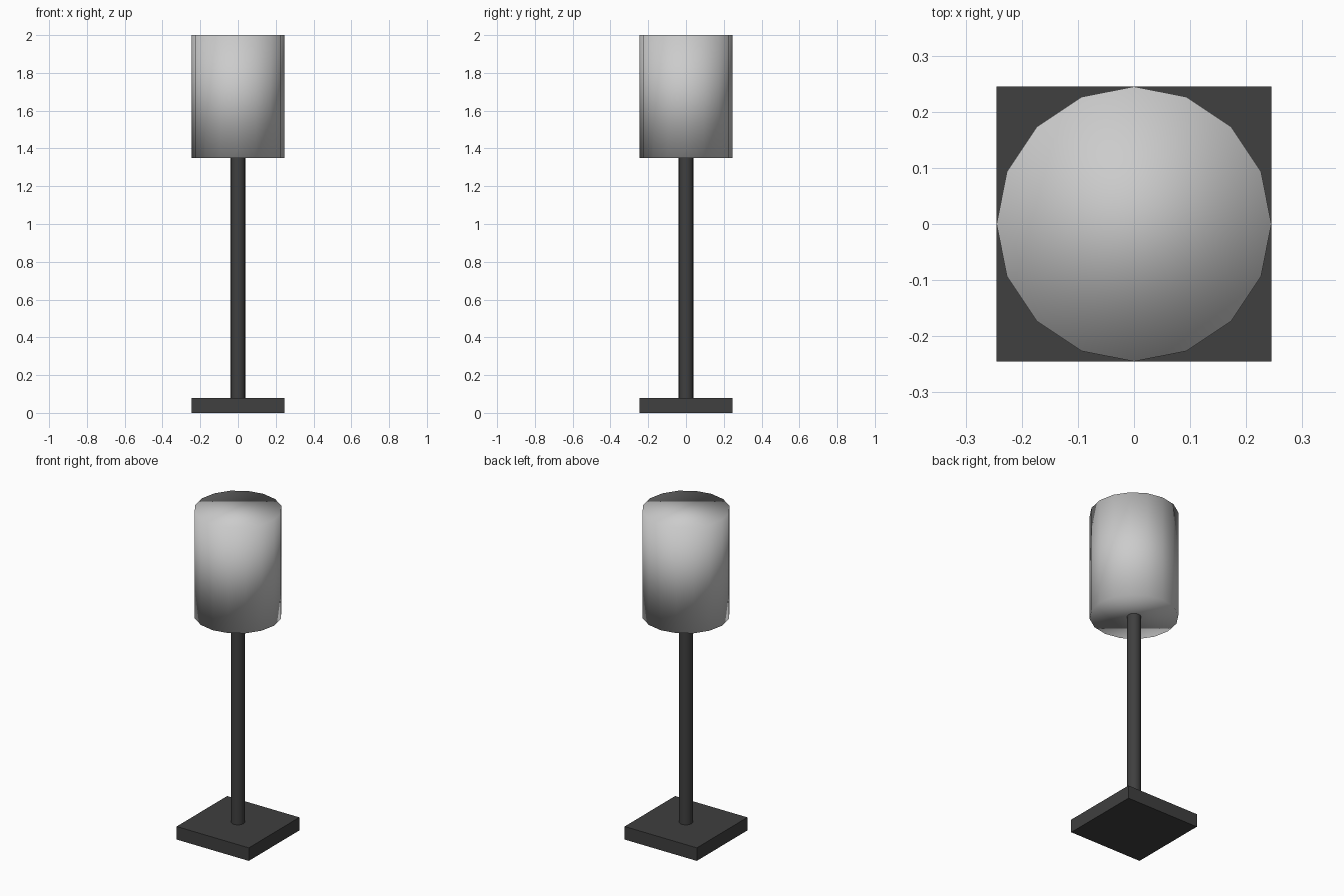
import bpy

if "Cube" in bpy.data.objects:
    bpy.data.objects.remove(bpy.data.objects["Cube"])

dark = bpy.data.materials.new("dark_metal")
dark.diffuse_color = (0.05, 0.05, 0.05, 1)
dark.use_nodes = True
dark.node_tree.nodes["Principled BSDF"].inputs["Base Color"].default_value = dark.diffuse_color


def cylinder(name, radius, z0, z1, sides):
    bpy.ops.mesh.primitive_cylinder_add(vertices=sides, radius=radius, depth=z1 - z0,
                                        location=(0, 0, (z0 + z1) / 2))
    ob = bpy.context.object
    ob.name = name
    return ob


# square foot
bpy.ops.mesh.primitive_cube_add(size=1, location=(0, 0, 0.04))
base = bpy.context.object
base.name = "base"
base.scale = (0.49, 0.49, 0.08)
bpy.ops.object.transform_apply(location=False, rotation=False, scale=True)
base.data.materials.append(dark)

# slim stem
pole = cylinder("pole", 0.039, 0.08, 1.35, 16)
bpy.ops.object.shade_smooth_by_angle()
pole.data.materials.append(dark)

# closed 16-sided shade, smooth all over including its caps
cylinder("lampshade", 0.245, 1.35, 2.0, 16)
bpy.ops.object.shade_smooth()
